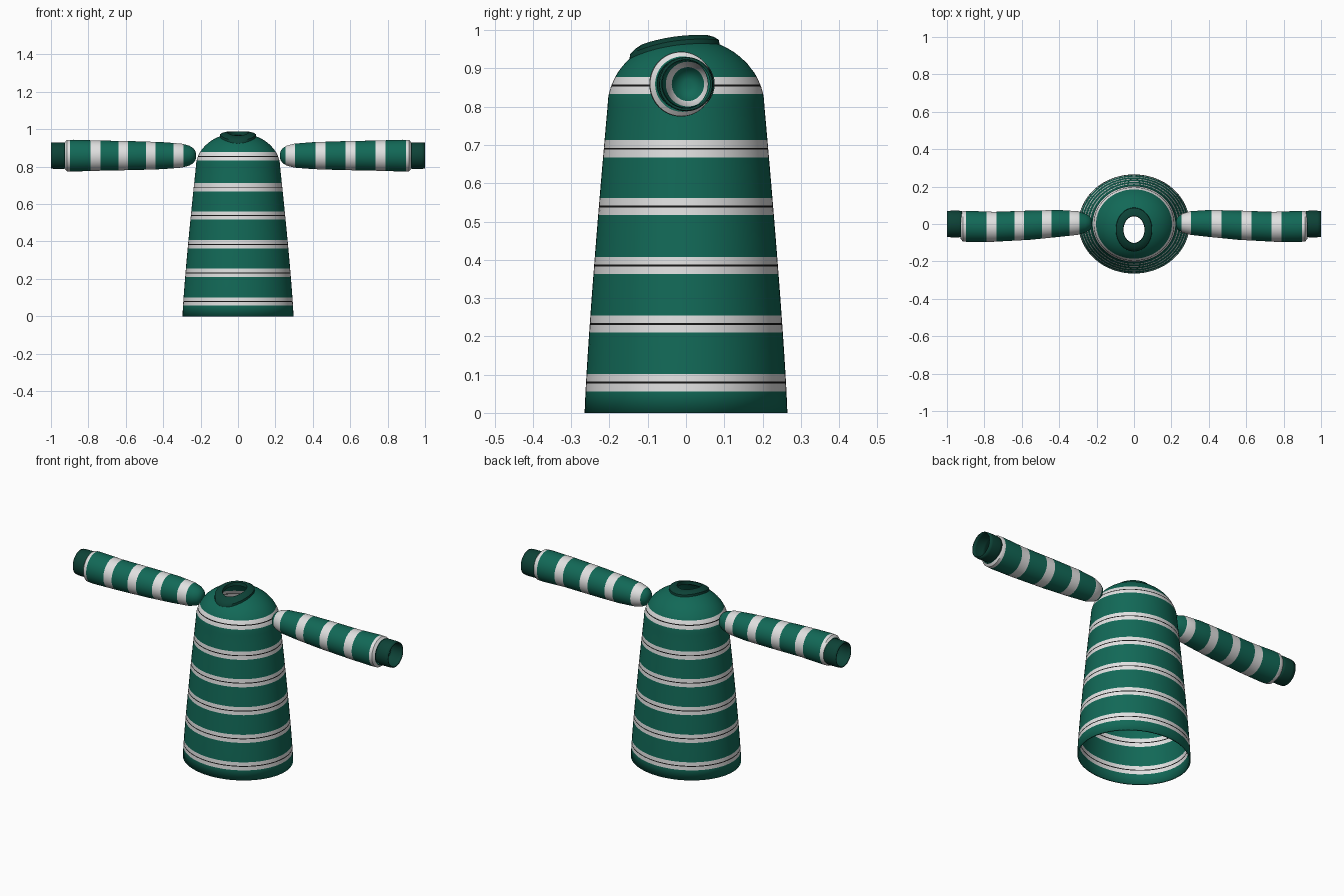
import bpy, bmesh, math

cube = bpy.data.objects.get("Cube")
if cube:
    bpy.data.objects.remove(cube, do_unlink=True)


def material(name, rgb):
    m = bpy.data.materials.new(name)
    m.use_nodes = True
    m.diffuse_color = (*rgb, 1)
    bsdf = m.node_tree.nodes["Principled BSDF"]
    bsdf.inputs["Base Color"].default_value = (*rgb, 1)
    bsdf.inputs["Roughness"].default_value = 0.8
    return m


GREEN, WHITE, DARK, BLACK = range(4)
MATS = [material("green knit", (0.006, 0.14, 0.095)),
        material("white stripe", (0.75, 0.75, 0.75)),
        material("dark green rib", (0.004, 0.055, 0.038)),
        material("black thread", (0.008, 0.008, 0.008))]
SIDES = 64


def ring(point):
    """Points around a closed loop, from a function of the angle."""
    return [point(2 * math.pi * i / SIDES) for i in range(SIDES)]


def loft(name, rings, colours, thickness=0.0, closed=False, cap=False):
    """Skin a list of rings; colours holds one material slot per band."""
    bm = bmesh.new()
    loops = [[bm.verts.new(p) for p in r] for r in rings]
    pairs = list(zip(loops, loops[1:]))
    if closed:
        pairs.append((loops[-1], loops[0]))
    for (a, b), colour in zip(pairs, colours):
        for i in range(SIDES):
            j = (i + 1) % SIDES
            bm.faces.new((a[i], a[j], b[j], b[i])).material_index = colour
    if cap:
        bm.faces.new(loops[0]).material_index = colours[0]
    bmesh.ops.recalc_face_normals(bm, faces=bm.faces)
    mesh = bpy.data.meshes.new(name)
    bm.to_mesh(mesh)
    bm.free()
    for m in MATS:
        mesh.materials.append(m)
    ob = bpy.data.objects.new(name, mesh)
    bpy.context.collection.objects.link(ob)
    if thickness:
        mod = ob.modifiers.new("cloth thickness", "SOLIDIFY")
        mod.thickness = thickness
        mod.offset = -1
    bpy.ops.object.select_all(action="DESELECT")
    ob.select_set(True)
    bpy.context.view_layer.objects.active = ob
    bpy.ops.object.shade_smooth_by_angle(angle=math.radians(40))
    return ob


def band_colours(stations, stripes):
    """Colour each band by the stripe its middle falls in (last match wins)."""
    out = []
    for a, b in zip(stations, stations[1:]):
        mid, colour = (a + b) / 2, GREEN
        for centre, half, c in stripes:
            if abs(mid - centre) < half:
                colour = c
        out.append(colour)
    return out


def with_edges(stations, stripes):
    edges = [c + s * h for c, h, _ in stripes for s in (-1, 1)]
    return sorted(set(round(v, 4) for v in stations + edges))


# Body: tapered elliptical tube that closes into a domed shoulder
SHOULDER, DOME, RX, RY = 0.8, 0.18, 0.225, 0.205


def body_radii(z):
    if z <= SHOULDER:
        t = (z / SHOULDER) ** 1.2
        return 0.297 + (RX - 0.297) * t, 0.265 + (RY - 0.265) * t
    r = math.sqrt(1 - ((z - SHOULDER) / DOME) ** 2)
    return RX * r, RY * r


def dome_z(x, y):
    r2 = (x / RX) ** 2 + (y / RY) ** 2
    return SHOULDER + DOME * math.sqrt(max(0, 1 - r2))


def dome_ring(rx, ry, cy, lift=0.0):
    def point(a):
        x, y = rx * math.cos(a), cy + ry * math.sin(a)
        return x, y, dome_z(x, y) + lift
    return ring(point)


stripes = []
for z in (0.079, 0.232, 0.385, 0.539, 0.69, 0.855):
    stripes += [(z, 0.0225, WHITE), (z, 0.0025, BLACK)]
heights = with_edges([0.0, 0.15, 0.3, 0.46, 0.61, 0.75, 0.8, 0.82, 0.845, 0.89], stripes)
rings = []
for z in heights:
    rx, ry = body_radii(z)
    rings.append(ring(lambda a: (rx * math.cos(a), ry * math.sin(a), z)))
colours = band_colours(heights, stripes)

# Shoulder dome blends from the body outline to the off-centre neckline
rx, ry = body_radii(heights[-1])
for k in range(1, 7):
    t = k / 6
    rings.append(dome_ring(rx + (0.085 - rx) * t, ry + (0.105 - ry) * t, -0.03 * t))
    colours.append(GREEN)
loft("body", rings, colours, thickness=0.008)

# Collar: raised ribbed band around the neck opening
collar = [dome_ring(rx, ry, -0.03, lift) for rx, ry, lift in (
    (0.098, 0.118, -0.004), (0.096, 0.116, 0.011), (0.085, 0.103, 0.014),
    (0.07, 0.086, 0.014), (0.058, 0.073, 0.011), (0.056, 0.071, -0.008),
    (0.075, 0.093, -0.01))]
loft("collar", collar, [DARK] * len(collar), closed=True)

# Sleeves: x, centre y, radius y, radius z, from the closed shoulder end out
SLEEVE = [(0.225, 0.005, 0.012, 0.014), (0.229, 0.005, 0.025, 0.027),
          (0.24, 0.005, 0.039, 0.041), (0.26, 0.005, 0.051, 0.053),
          (0.30, 0.005, 0.063, 0.064), (0.40, 0.003, 0.072, 0.072),
          (0.55, -0.006, 0.078, 0.077), (0.75, -0.015, 0.08, 0.081),
          (0.88, -0.013, 0.083, 0.085), (0.915, -0.012, 0.082, 0.084),
          (0.927, -0.008, 0.07, 0.07)]
ARM_Z = 0.859


def sleeve_section(x):
    for a, b in zip(SLEEVE, SLEEVE[1:]):
        if x <= b[0]:
            t = (x - a[0]) / (b[0] - a[0])
            return [p + (q - p) * t for p, q in zip(a[1:], b[1:])]
    return SLEEVE[-1][1:]


def arm_ring(side, x, cy, ry, rz):
    return ring(lambda a: (side * x, cy + ry * math.cos(a), ARM_Z + rz * math.sin(a)))


for label, side, first in (("left", 1, 0.28), ("right", -1, 0.318)):
    step = (0.762 - first) / 3
    bands = [(first + k * step, 0.026, WHITE) for k in range(4)]
    bands.append((0.911, 0.014, WHITE))
    xs = with_edges([s[0] for s in SLEEVE], bands)
    loft(label + "_sleeve", [arm_ring(side, x, *sleeve_section(x)) for x in xs],
         band_colours(xs, bands), thickness=0.006, cap=True)
    # Cuff: narrower open ribbed tube
    loft(label + "_cuff", [arm_ring(side, x, 0.0, r, r) for x, r in
                           ((0.915, 0.067), (0.935, 0.071), (0.98, 0.071), (1.0, 0.069))],
         [DARK] * 3, thickness=0.006)
